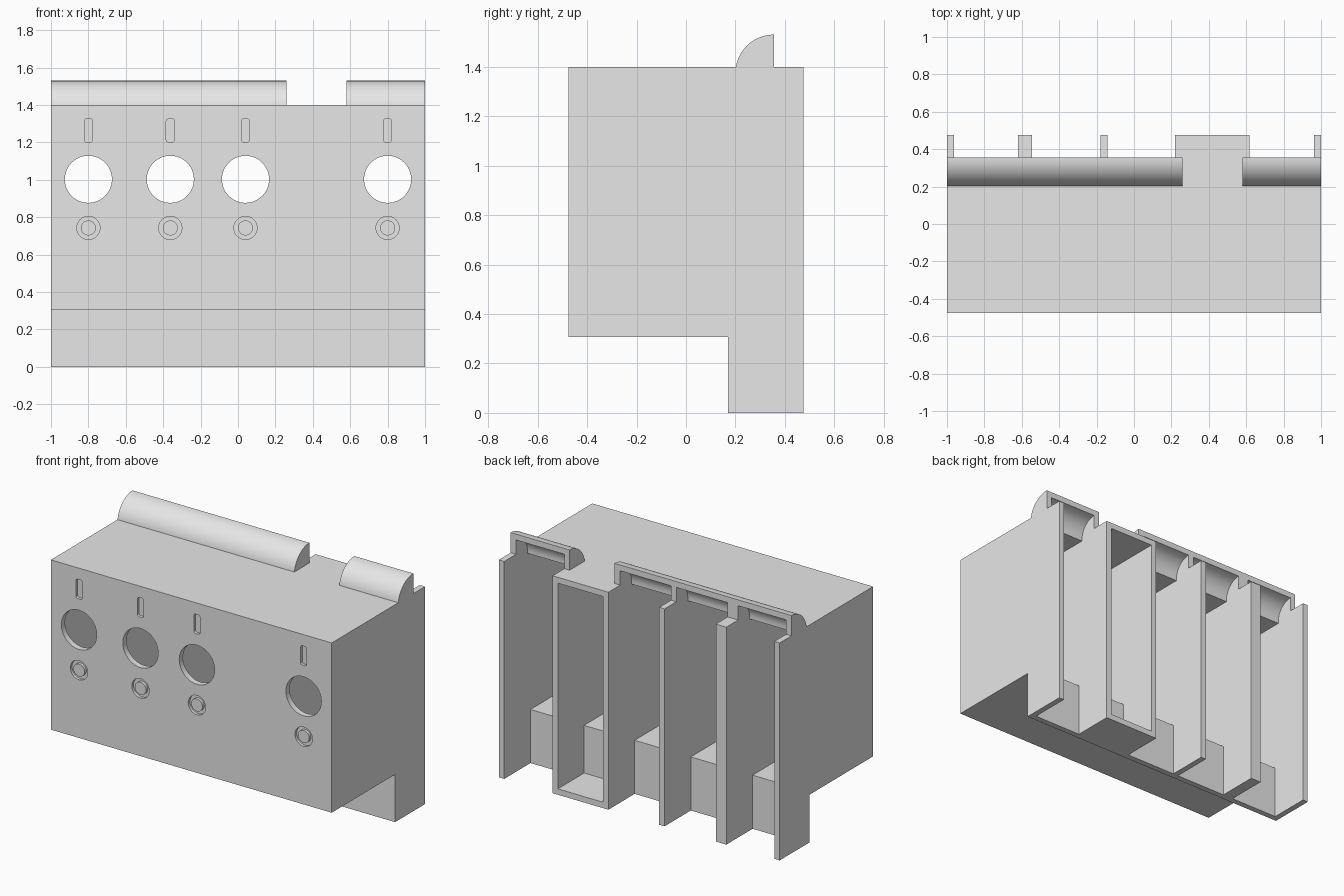
import bpy, bmesh, math
from mathutils import Vector

if "Cube" in bpy.data.objects:
    bpy.data.objects.remove(bpy.data.objects["Cube"])

grey = bpy.data.materials.new("plain_grey")
grey.diffuse_color = (0.8, 0.8, 0.8, 1)
grey.use_nodes = True
grey.node_tree.nodes["Principled BSDF"].inputs["Base Color"].default_value = grey.diffuse_color

BACK, FRONT, T = 0.475, -0.475, 0.038
TOP, STEP_Z, STEP_Y = 1.4, 0.307, 0.17
HOOD_Y, HOOD_Z, HOOD_R = 0.355, 1.375, 0.155
IN_FRONT, IN_FLOOR, IN_TOP, IN_SKIRT = FRONT + T, STEP_Z + T, TOP - T, STEP_Y + T


def finish(name, bm):
    bmesh.ops.recalc_face_normals(bm, faces=bm.faces)
    me = bpy.data.meshes.new(name)
    bm.to_mesh(me)
    bm.free()
    me.materials.append(grey)
    ob = bpy.data.objects.new(name, me)
    bpy.context.collection.objects.link(ob)
    return ob


def prism(name, pts, axis, a, b):
    """Extrude a flat outline along x (points are y,z) or y (points are x,z)."""
    bm = bmesh.new()
    place = (lambda p: (a, p[0], p[1])) if axis == 'x' else (lambda p: (p[0], a, p[1]))
    face = bm.faces.new([bm.verts.new(place(p)) for p in pts])
    ext = bmesh.ops.extrude_face_region(bm, geom=[face])
    move = Vector((b - a, 0, 0)) if axis == 'x' else Vector((0, b - a, 0))
    bmesh.ops.translate(bm, vec=move,
                        verts=[g for g in ext['geom'] if isinstance(g, bmesh.types.BMVert)])
    return finish(name, bm)


def ring(name, x, z, r0, r1, y0, y1):
    """Rectangle spun round the y direction."""
    bm = bmesh.new()
    vs = [bm.verts.new((x + r, y, z)) for r, y in ((r0, y0), (r1, y0), (r1, y1), (r0, y1))]
    es = [bm.edges.new((vs[i], vs[(i + 1) % 4])) for i in range(4)]
    bmesh.ops.spin(bm, geom=vs + es, cent=(x, 0, z), axis=(0, 1, 0),
                   angle=2 * math.pi, steps=32, use_merge=True)
    bmesh.ops.remove_doubles(bm, verts=bm.verts, dist=1e-5)
    return finish(name, bm)


def arc(cx, cz, r, a0, a1, n):
    return [(cx + r * math.cos(math.radians(a0 + (a1 - a0) * i / n)),
             cz + r * math.sin(math.radians(a0 + (a1 - a0) * i / n))) for i in range(n + 1)]


def combine(target, other, operation):
    mod = target.modifiers.new("join", 'BOOLEAN')
    mod.operation, mod.object, mod.solver = operation, other, 'EXACT'
    bpy.context.view_layer.objects.active = target
    bpy.ops.object.modifier_apply(modifier=mod.name)
    bpy.data.objects.remove(other)


# stepped housing
housing = prism("housing", [(FRONT, STEP_Z), (STEP_Y, STEP_Z), (STEP_Y, 0), (BACK, 0),
                            (BACK, TOP), (FRONT, TOP)], 'x', -1, 1)

# quarter-round hoods on top
hood = arc(HOOD_Y, HOOD_Z, HOOD_R, 180, 90, 16) + [(HOOD_Y, HOOD_Z)]
for x0, x1 in ((-1, 0.26), (0.58, 1)):
    combine(housing, prism("hood", hood, 'x', x0, x1), 'UNION')

# open bays, hollow up into the hoods
bay = ([(IN_FRONT, IN_FLOOR), (IN_SKIRT, IN_FLOOR), (IN_SKIRT, -0.1), (0.6, -0.1),
        (0.6, 1.6), (HOOD_Y, 1.6)]
       + arc(HOOD_Y, HOOD_Z, HOOD_R - T, 90, 180, 16)
       + [(HOOD_Y - HOOD_R + T, IN_TOP), (IN_FRONT, IN_TOP)])
for x0, x1 in ((-0.962, -0.62), (-0.545, -0.18), (-0.142, 0.22), (0.618, 0.962)):
    combine(housing, prism("bay_cutter", bay, 'x', x0, x1), 'DIFFERENCE')

# closed-frame bay without a hood
framed = [(IN_FRONT, IN_FLOOR), (IN_SKIRT, IN_FLOOR), (IN_SKIRT, T), (0.6, T),
          (0.6, IN_TOP), (IN_FRONT, IN_TOP)]
combine(housing, prism("framed_bay_cutter", framed, 'x', 0.258, 0.58), 'DIFFERENCE')

# front controls: round hole, shallow slot, ring groove
for x in (-0.8, -0.362, 0.04, 0.8):
    hole = arc(x, 1.003, 0.126, 0, 360, 48)[:-1]
    combine(housing, prism("hole_cutter", hole, 'y', FRONT - 0.1, IN_FRONT + 0.05), 'DIFFERENCE')
    slot = []
    for sx, sz, a in ((1, 1, 0), (-1, 1, 90), (-1, -1, 180), (1, -1, 270)):
        slot += arc(x + sx * 0.01, 1.264 + sz * 0.05, 0.012, a, a + 90, 4)
    combine(housing, prism("slot_cutter", slot, 'y', FRONT - 0.1, FRONT + 0.018), 'DIFFERENCE')
    combine(housing, ring("groove_cutter", x, 0.743, 0.04, 0.062, FRONT - 0.1, FRONT + 0.018),
            'DIFFERENCE')

# smooth curves, sharp edges
bpy.ops.object.select_all(action='DESELECT')
housing.select_set(True)
bpy.context.view_layer.objects.active = housing
bpy.ops.object.shade_smooth_by_angle(angle=math.radians(30))
